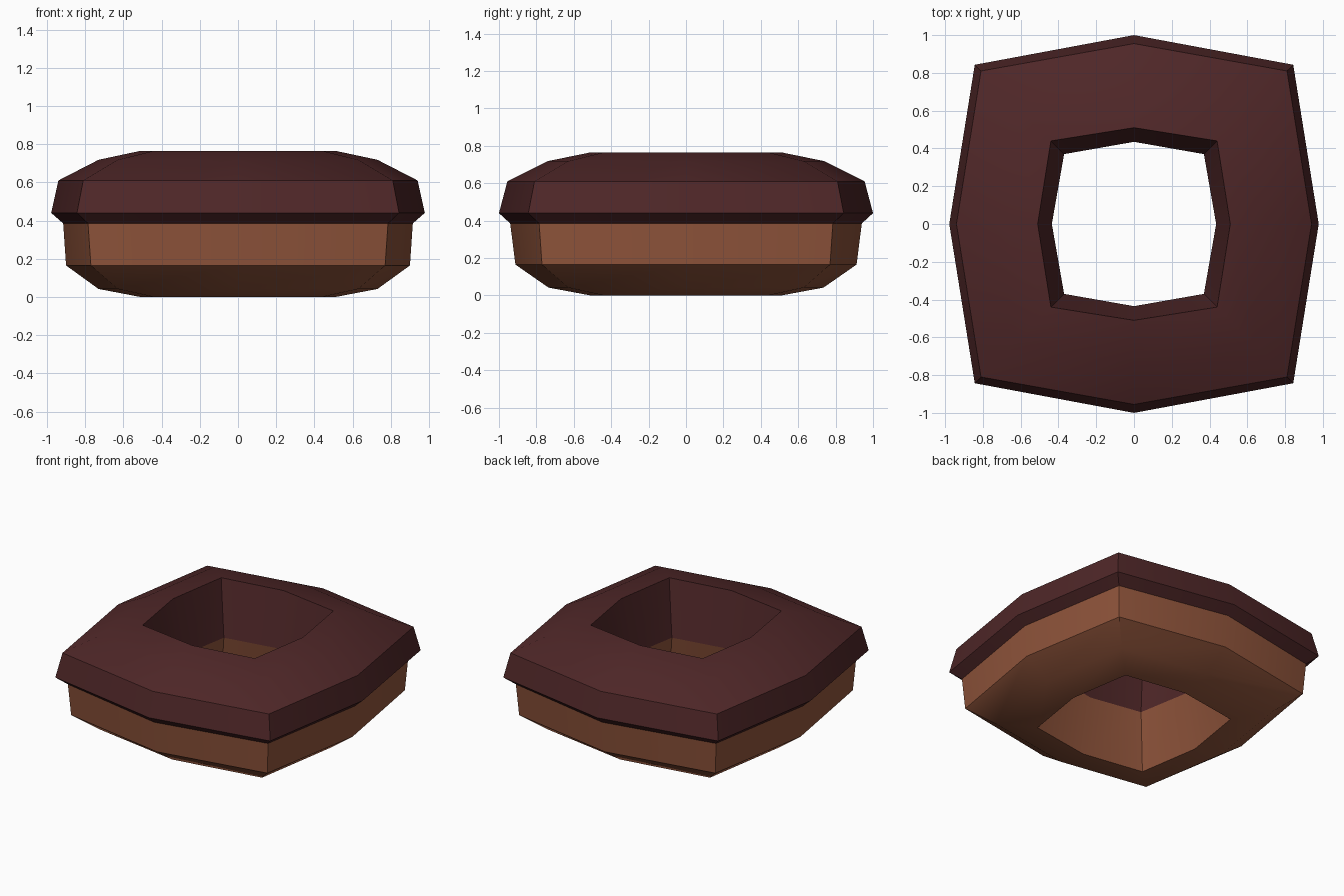
import bpy, bmesh, math
from mathutils import Vector, Matrix
from mathutils.bvhtree import BVHTree

if "Cube" in bpy.data.objects:
    bpy.data.objects.remove(bpy.data.objects["Cube"])


def material(name, rgb):
    m = bpy.data.materials.new(name)
    m.diffuse_color = (*rgb, 1)
    m.use_nodes = True
    m.node_tree.nodes["Principled BSDF"].inputs["Base Color"].default_value = m.diffuse_color
    return m


CHOCOLATE = material("chocolate icing", (0.078, 0.020, 0.021))
DOUGH = material("baked dough", (0.28, 0.090, 0.044))
PINK = material("pink sprinkle", (0.68, 0.043, 0.25))
BLUE = material("blue sprinkle", (0.068, 0.043, 0.66))


def add_object(name, bm, mat):
    me = bpy.data.meshes.new(name)
    bm.to_mesh(me)
    me.materials.append(mat)
    ob = bpy.data.objects.new(name, me)
    bpy.context.collection.objects.link(ob)
    return ob


def ring_strip(profile):
    """Eight-sided squarish ring swept along (side x, side y, corner, z) rows."""
    bm = bmesh.new()
    rows = []
    for rx, ry, c, z in profile:
        pts = [(rx, 0), (c, c), (0, ry), (-c, c), (-rx, 0), (-c, -c), (0, -ry), (c, -c)]
        rows.append([bm.verts.new((x, y, z)) for x, y in pts])
    for a, b in zip(rows, rows[1:]):
        for j in range(8):
            k = (j + 1) % 8
            bm.faces.new((a[j], a[k], b[k], b[j]))
    return bm


def smooth(ob):
    bpy.ops.object.select_all(action='DESELECT')
    ob.select_set(True)
    bpy.context.view_layer.objects.active = ob
    bpy.ops.object.shade_smooth_by_angle(angle=math.radians(38))


# Dough: inner wall down, underside, outer wall up to the icing
dough = ring_strip([
    (0.435, 0.435, 0.37, 0.385), (0.51, 0.51, 0.44, 0.0), (0.73, 0.735, 0.63, 0.042),
    (0.90, 0.912, 0.77, 0.165), (0.915, 0.94, 0.785, 0.385)])
smooth(add_object("dough", dough, DOUGH))

# Icing: overhanging lip, sloped top, inner wall down to the dough
icing = ring_strip([
    (0.915, 0.94, 0.785, 0.385), (0.978, 1.0, 0.843, 0.44), (0.94, 0.955, 0.81, 0.61),
    (0.73, 0.74, 0.63, 0.718), (0.51, 0.51, 0.44, 0.765), (0.435, 0.435, 0.37, 0.385)])
smooth(add_object("icing", icing, CHOCOLATE))

# Sprinkles: thin flat tabs laid on the icing (x, y, turn in degrees)
blue = [(-.365, .76, -47), (-.05, .65, -7), (.593, .27, 86), (.72, .335, -43), (-.81, -.143, 42),
        (-.307, -.76, 12), (.35, -.75, 35), (.603, -.387, -80)]
pink = [(.345, .79, 38), (.56, .46, 57), (-.60, .555, 60), (-.69, .243, -4), (-.577, -.33, -59),
        (-.533, -.535, -38), (.083, -.655, -60), (.778, -.275, -36)]
surface = BVHTree.FromBMesh(icing)


def sprinkle(name, x, y, turn, mat):
    hit, n, _, _ = surface.ray_cast(Vector((x, y, 2)), Vector((0, 0, -1)))
    if n.z < 0:
        n = -n
    t = math.radians(turn)
    along = Vector((math.cos(t), math.sin(t), 0))
    along = (along - n * along.dot(n)).normalized()
    across = n.cross(along)
    centre = hit + n * 0.012
    bm = bmesh.new()
    bm.faces.new([bm.verts.new(centre + along * (0.054 * a) + across * (0.029 * b))
                  for a, b in ((-1, -1), (1, -1), (1, 1), (-1, 1))])
    add_object(name, bm, mat)


for label, spots, mat in (("blue", blue, BLUE), ("pink", pink, PINK)):
    for i, (x, y, turn) in enumerate(spots, 1):
        sprinkle(f"{label}_sprinkle_{i}", x, y, turn, mat)
